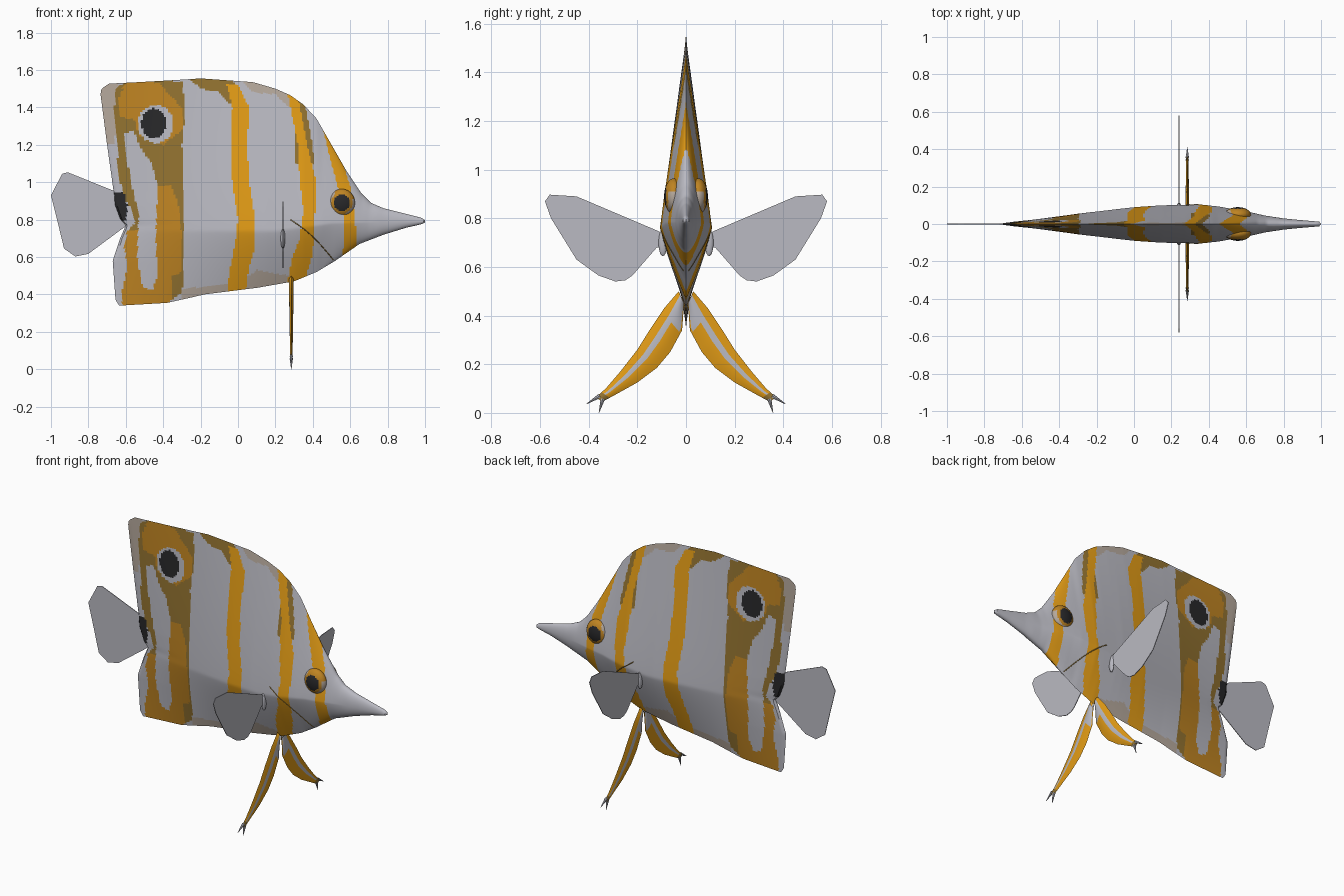
import bpy, bmesh, math
from mathutils import Vector

cube = bpy.data.objects.get("Cube")
if cube:
    bpy.data.objects.remove(cube, do_unlink=True)

# Flat colours
PALETTE = {
    "silver": (0.49, 0.49, 0.54),
    "beige": (0.46, 0.39, 0.33),
    "brown": (0.29, 0.17, 0.03),
    "amber": (0.52, 0.23, 0.016),
    "orange": (0.76, 0.33, 0.008),
    "black": (0.021, 0.021, 0.023),
}
NAMES = list(PALETTE)
MATERIALS = []
for label, rgb in PALETTE.items():
    material = bpy.data.materials.new(label)
    material.use_nodes = True
    material.diffuse_color = (*rgb, 1)
    shader = next(n for n in material.node_tree.nodes if n.type == "BSDF_PRINCIPLED")
    shader.inputs["Base Color"].default_value = (*rgb, 1)
    shader.inputs["Roughness"].default_value = 0.7
    MATERIALS.append(material)

smooth_parts = []


def finish(name, bm, smooth=True):
    """Weld, orient and link a mesh part."""
    bmesh.ops.remove_doubles(bm, verts=bm.verts, dist=1e-5)
    bmesh.ops.recalc_face_normals(bm, faces=bm.faces)
    mesh = bpy.data.meshes.new(name)
    bm.to_mesh(mesh)
    bm.free()
    for material in MATERIALS:
        mesh.materials.append(material)
    part = bpy.data.objects.new(name, mesh)
    bpy.context.collection.objects.link(part)
    if smooth:
        smooth_parts.append(part)
    return part


def along(table, x, column=1):
    """Linear interpolation in a small table of rows."""
    if x <= table[0][0]:
        return table[0][column]
    for a, b in zip(table, table[1:]):
        if x <= b[0]:
            f = (x - a[0]) / (b[0] - a[0])
            return a[column] + f * (b[column] - a[column])
    return table[-1][column]


def inside(x, z, outline):
    """Even-odd test of a point against an outline."""
    hit = False
    for (ax, az), (bx, bz) in zip(outline, outline[1:] + outline[:1]):
        if (az > z) != (bz > z) and x < ax + (z - az) * (bx - ax) / (bz - az):
            hit = not hit
    return hit


def lattice(bm, nu, nv, point, colour):
    """Grid of quads from point(u, v), coloured by colour(u, v, centre)."""
    rows = [[bm.verts.new(point(i / nu, j / nv)) for j in range(nv + 1)] for i in range(nu + 1)]
    for i in range(nu):
        for j in range(nv):
            face = bm.faces.new((rows[i][j], rows[i + 1][j], rows[i + 1][j + 1], rows[i][j + 1]))
            centre = face.calc_center_median()
            face.material_index = NAMES.index(colour((i + .5) / nu, (j + .5) / nv, centre))


# Body profile: back line, belly line, rear edge and half width
BACK = [(-.6, 1.527), (-.2, 1.555), (.08, 1.535), (.2, 1.5), (.28, 1.465), (.35, 1.415), (.42, 1.34),
        (.5, 1.2), (.58, 1.06), (.66, .94), (.71, .89), (.78, .86), (.88, .835), (.98, .81), (1, .797)]
BELLY = [(-.6, .34), (-.37, .355), (-.18, .4), (.1, .435), (.3, .47), (.42, .52), (.52, .58),
         (.65, .67), (.78, .72), (.9, .757), (.98, .775), (1, .785)]
REAR = [(.34, -.635), (.37, -.655), (.58, -.67), (.7, -.63), (.77, -.6), (.8, -.63), (.88, -.66),
        (.95, -.665), (1.2, -.7), (1.47, -.735), (1.5, -.73), (1.527, -.69)]
WIDTH = [(-.6, .012), (-.5, .027), (-.3, .055), (0, .09), (.15, .1), (.35, .105), (.45, .094),
         (.6, .068), (.7, .045), (.8, .03), (.9, .02), (1, .012)]
MIDDLE = [(.2, .74), (.5, .78), (1, .79)]


def half_width(x, z):
    middle = along(MIDDLE, x)
    edge = along(BACK, x) if z > middle else along(BELLY, x)
    t = min(1, abs((z - middle) / (edge - middle)))
    snout = min(1, max(0, (x - .45) / .3))
    return along(WIDTH, x) * ((1 - snout) * (1 - t ** 1.2) + snout * math.sqrt(1 - t * t))


# Painted markings, later ones on top
MARKS = []


def paint(colour, *outline):
    MARKS.append((colour, list(outline)))


def paint_oval(colour, x, z, rx, rz):
    turn = [math.tau * k / 24 for k in range(24)]
    paint(colour, *[(x + rx * math.cos(a), z + rz * math.sin(a)) for a in turn])


# Soft margins
paint("beige", (-.76, 1.56), (-.64, 1.56), (-.66, 1.2), (-.73, 1.2))
paint("beige", (0, 1.57), (.15, 1.55), (.29, 1.47), (.27, 1.4), (.2, 1.47), (.08, 1.48))
paint("beige", (-.3, .43), (0, .46), (.1, .53), (.27, .5), (.3, .44), (-.3, .33))
# Rear band with its open centre
paint("brown", (-.65, 1.5), (-.6, 1.54), (-.3, 1.54), (-.28, 1.4), (-.3, 1.2), (-.29, .9), (-.29, .5),
      (-.3, .41), (-.4, .34), (-.62, .34), (-.62, .42), (-.59, .55), (-.61, .66), (-.59, .74),
      (-.55, .78), (-.56, .84), (-.6, .9), (-.63, 1), (-.65, 1.2), (-.66, 1.4))
paint("amber", (-.43, .98), (-.36, .98), (-.32, .9), (-.3, .7), (-.3, .52), (-.35, .5), (-.36, .34),
      (-.62, .34), (-.62, .42), (-.59, .55), (-.61, .66), (-.59, .74), (-.53, .75))
paint("amber", (-.64, 1.45), (-.6, 1.53), (-.42, 1.535), (-.38, 1.48), (-.3, 1.4), (-.3, 1.28),
      (-.4, 1.2), (-.53, 1.25), (-.55, 1.33), (-.63, 1.35))
paint("silver", (-.61, 1.26), (-.56, 1.28), (-.52, 1.18), (-.46, 1.1), (-.43, .98), (-.44, .7),
      (-.43, .5), (-.46, .42), (-.51, .44), (-.54, .6), (-.53, .82), (-.56, .95), (-.59, 1.1))
# Middle, shoulder and eye stripes
paint("brown", (-.28, 1.57), (-.05, 1.57), (0, 1.5), (0, 1.4), (-.05, 1.42), (-.1, 1.48), (-.2, 1.5))
paint("orange", (-.06, 1.52), (0, 1.52), (.06, 1.4), (.05, 1.2), (.06, 1), (.09, .8), (.09, .65),
      (.06, .55), (.04, .41), (-.06, .41), (-.04, .55), (-.01, .7), (0, .8), (-.03, 1),
      (-.04, 1.2), (-.03, 1.4))
paint("brown", (.3, 1.48), (.36, 1.41), (.39, 1.25), (.41, 1.1), (.3, 1.1))
paint("orange", (.26, 1.5), (.32, 1.46), (.35, 1.3), (.38, 1.15), (.42, 1), (.41, .8), (.4, .62),
      (.36, .48), (.3, .44), (.26, .44), (.29, .6), (.33, .7), (.35, .85), (.33, 1), (.32, 1.2),
      (.28, 1.4))
paint("orange", (.44, 1.34), (.5, 1.25), (.56, 1.1), (.6, .98), (.62, .85), (.63, .75), (.63, .62),
      (.56, .6), (.57, .78), (.54, .95), (.5, 1.1))
# False eye and tail root patch
paint_oval("silver", -.44, 1.31, .096, .102)
paint_oval("black", -.45, 1.315, .067, .08)
paint("black", (-.68, .95), (-.61, .94), (-.59, .87), (-.6, .79), (-.64, .79), (-.68, .88))


def body_colour(u, v, centre):
    result = "silver"
    for colour, outline in MARKS:
        if inside(centre.x, centre.z, outline):
            result = colour
    return result


# Body, lofted as two facing sides
bm = bmesh.new()
for side in (-1, 1):
    def body_point(u, v):
        s = -.6 + 1.6 * u
        bottom, top = along(BELLY, s), along(BACK, s)
        z = bottom + (top - bottom) * v
        y = half_width(s, z) if 0 < u < 1 and 0 < v < 1 else 0
        pull = max(0, (-.2 - s) / .4) ** 2
        return s + (along(REAR, z) + .6) * pull, side * y, z
    lattice(bm, 170, 110, body_point, body_colour)
finish("body", bm)


def plate(name, points, thickness):
    """Thin flat fin from an ordered outline."""
    bm = bmesh.new()
    face = bm.faces.new([bm.verts.new(p) for p in points])
    face.normal_update()
    offset = face.normal * thickness
    copy = bmesh.ops.extrude_face_region(bm, geom=[face])["geom"]
    for item in copy:
        if isinstance(item, bmesh.types.BMVert):
            item.co += offset
    bmesh.ops.translate(bm, verts=bm.verts, vec=-offset / 2)
    return finish(name, bm, smooth=False)


def ball(name, centre, size, colour):
    bm = bmesh.new()
    bmesh.ops.create_uvsphere(bm, u_segments=40, v_segments=24, radius=1)
    for face in bm.faces:
        face.material_index = NAMES.index(colour(face.calc_center_median()))
    for vert in bm.verts:
        vert.co = Vector(c + s * k for c, s, k in zip(centre, size, vert.co))
    finish(name, bm)


def eye_colour(p):
    r = math.hypot(p.x, p.z)
    if r < .62:
        return "black"
    if r < .8 or (p.z > .3 and p.x > -.5):
        return "amber"
    return "beige"


# Tail fin
TAIL = [(-.655, .95), (-.91, 1.053), (-.94, 1.045), (-1, .93), (-.965, .79), (-.93, .645),
        (-.87, .603), (-.8, .617), (-.6, .765), (-.62, .8), (-.65, .88)]
plate("tail_fin", [(x, 0, z) for x, z in TAIL], .004)

PECTORAL = [(.09, .735), (.12, .75), (.45, .89), (.56, .897), (.58, .87), (.555, .8), (.45, .63),
            (.36, .565), (.29, .54), (.25, .545), (.22, .565), (.12, .68), (.09, .68)]
# Pelvic fin stations: outer y, z and inner y, z
PELVIC = [(0, .03, .5, .008, .45), (1, .09, .43, .016, .34), (2, .15, .34, .065, .25),
          (3, .2, .26, .12, .185), (4, .27, .17, .2, .125), (5, .33, .1, .29, .075),
          (6, .37, .065, .345, .045)]


def pelvic_colour(u, v, centre):
    if u > .9:
        return "brown"
    return "silver" if .25 < v < (.95 if u < .2 else .52) else "orange"


for side, label in ((-1, "right"), (1, "left")):
    ball(label + "_eye", (.555, side * .05, .89), (.07, .04, .074), eye_colour)
    plate(label + "_pectoral_fin", [(.24, side * y, z) for y, z in PECTORAL], .004)
    ball(label + "_pectoral_root", (.24, side * .095, .7), (.012, .018, .055), lambda p: "silver")

    # Pelvic fin with a lens-shaped section
    bm = bmesh.new()
    for face_side in (-1, 1):
        def pelvic_point(u, v):
            oy, oz, iy, iz = [along(PELVIC, 6 * u, c) for c in (1, 2, 3, 4)]
            x = .285 + face_side * .013 * math.sin(math.pi * v) * (1 - .6 * u)
            return x, side * (oy + (iy - oy) * v), oz + (iz - oz) * v
        lattice(bm, 42, 14, pelvic_point, pelvic_colour)
    finish(label + "_pelvic_fin", bm)

    # Forked tip of the pelvic fin
    for tip, (y, z), (ty, tz) in (("outer", (.355, .07), (.41, .036)), ("inner", (.342, .058), (.358, 0))):
        bm = bmesh.new()
        root, end = Vector((.285, side * y, z)), Vector((.285, side * ty, tz))
        bmesh.ops.create_cone(bm, segments=8, radius1=.009, radius2=.001, depth=(end - root).length)
        turn = (end - root).to_track_quat("Z", "Y").to_matrix()
        for vert in bm.verts:
            vert.co = turn @ vert.co + (root + end) / 2
        finish(label + "_pelvic_tip_" + tip, bm)

    # Gill crease
    curve = bpy.data.curves.new(label + "_gill_line", "CURVE")
    curve.dimensions = "3D"
    curve.bevel_depth = .0025
    line = curve.splines.new("POLY")
    line.points.add(12)
    for k, point in enumerate(line.points):
        f = k / 12
        x, z = .28 + .23 * f, .8 - .215 * f + .02 * math.sin(math.pi * f)
        point.co = (x, side * half_width(x, z), z, 1)
    curve.materials.append(MATERIALS[NAMES.index("brown")])
    bpy.context.collection.objects.link(bpy.data.objects.new(label + "_gill_line", curve))

# Smooth shading with sharp fin edges
bpy.ops.object.select_all(action="DESELECT")
for part in smooth_parts:
    part.select_set(True)
bpy.context.view_layer.objects.active = smooth_parts[0]
bpy.ops.object.shade_smooth_by_angle(angle=math.radians(40))
